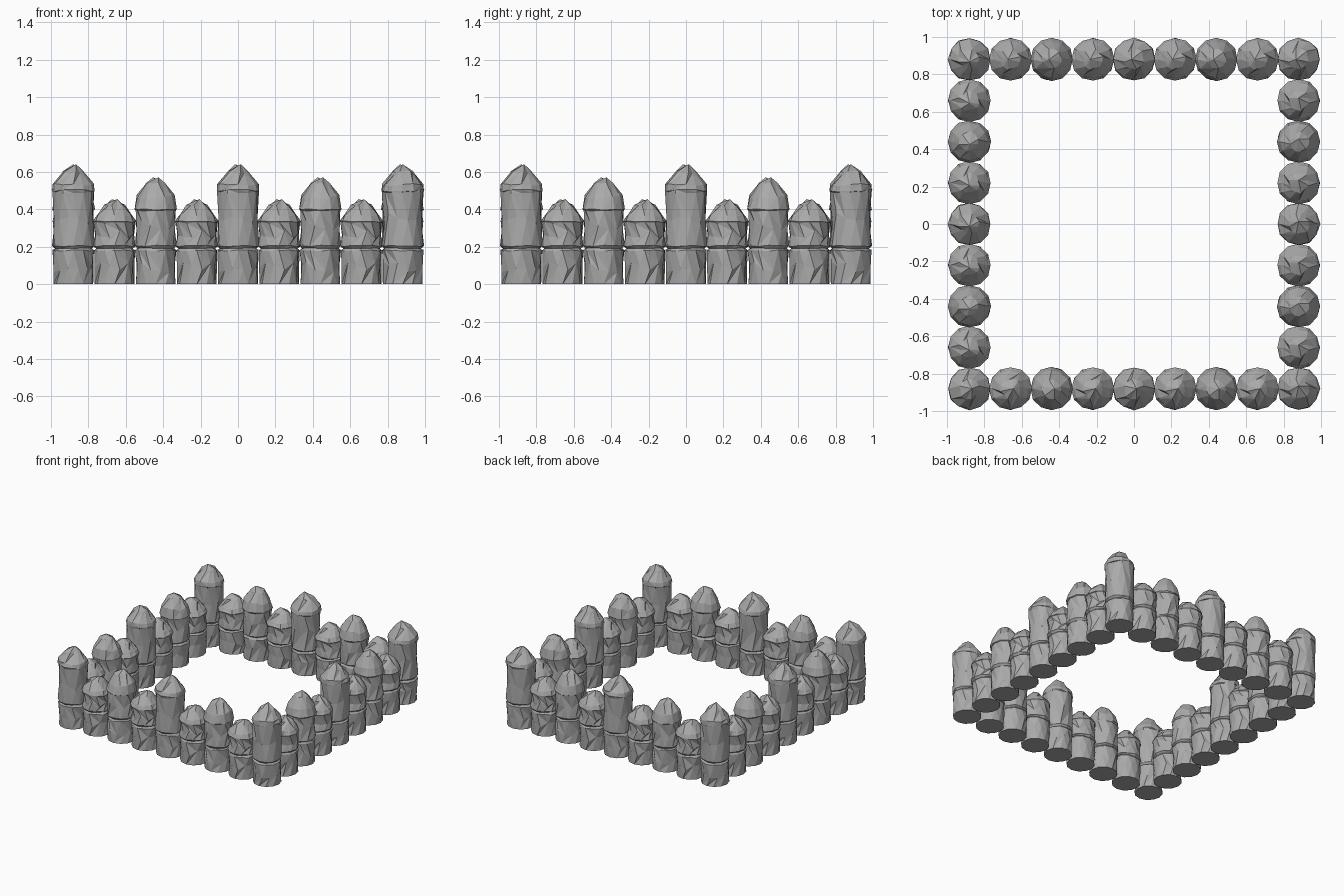
import bpy, bmesh, math, random
from mathutils import Vector

if "Cube" in bpy.data.objects:
    bpy.data.objects.remove(bpy.data.objects["Cube"])

stone = bpy.data.materials.new("grey stone")
stone.diffuse_color = (0.40, 0.40, 0.40, 1)
stone.use_nodes = True
stone.node_tree.nodes["Principled BSDF"].inputs["Base Color"].default_value = stone.diffuse_color
SIDES = 12


def post_mesh(name, shoulder, upper, tip, seed):
    """Faceted post: lower drum, cracked joint, upper drum, pointed cap."""
    rng = random.Random(seed)
    bm = bmesh.new()
    mid = 0.21 + (shoulder - 0.21) * 0.5
    # z, radius, radial jitter, height jitter
    profile = [(0, 0.106, 0.0, 0), (0.09, 0.105, 0.006, 0.03),
               (0.18, 0.109, 0.004, 0.004), (0.192, 0.098, 0.002, 0.003),
               (0.205, 0.111, 0.004, 0.004), (mid, 0.106, 0.007, 0.03),
               (shoulder - 0.008, 0.109, 0.004, 0.006),
               (shoulder, 0.114, 0.003, 0.006)] + upper
    rings = []
    for i, (z, r, jr, jz) in enumerate(profile):
        ring = []
        for k in range(SIDES):
            a = 2 * math.pi * (k + 0.5 * (i in (1, 5, 9))) / SIDES
            rr = r + rng.uniform(-jr, jr)
            ring.append(bm.verts.new((rr * math.cos(a), rr * math.sin(a),
                                      z + rng.uniform(-jz, jz))))
        rings.append(ring)
    bm.faces.new(rings[0][::-1])
    for lo, hi in zip(rings, rings[1:]):
        for k in range(SIDES):
            n = (k + 1) % SIDES
            if rng.random() < 0.5:
                bm.faces.new((lo[k], lo[n], hi[n]))
                bm.faces.new((lo[k], hi[n], hi[k]))
            else:
                bm.faces.new((lo[k], lo[n], hi[k]))
                bm.faces.new((lo[n], hi[n], hi[k]))
    peak = bm.verts.new((0.014, 0.0, tip))
    for k in range(SIDES):
        bm.faces.new((rings[-1][k], rings[-1][(k + 1) % SIDES], peak))
    bmesh.ops.recalc_face_normals(bm, faces=bm.faces)
    me = bpy.data.meshes.new(name)
    bm.to_mesh(me)
    bm.free()
    me.materials.append(stone)
    return me


tall = post_mesh("tall_post", 0.50, [(0.53, 0.108, 0.005, 0.01), (0.60, 0.054, 0.008, 0.008)], 0.642, 3)
medium = post_mesh("medium_post", 0.40, [(0.47, 0.100, 0.005, 0.015), (0.54, 0.052, 0.007, 0.006)], 0.572, 5)
short = post_mesh("short_post", 0.335, [(0.365, 0.098, 0.005, 0.008), (0.42, 0.052, 0.007, 0.006)], 0.455, 8)

# Four sides of eight posts, each side a quarter turn of the last
order = [tall, short, medium, short, tall, short, medium, short]
for side, label in enumerate(("front", "right", "back", "left")):
    ang = side * math.pi / 2
    for i, me in enumerate(order):
        x, y = -0.88 + 0.22 * i, -0.88
        ob = bpy.data.objects.new(f"{label}_{me.name}_{i + 1}", me)
        ob.location = Vector((x * math.cos(ang) - y * math.sin(ang),
                              x * math.sin(ang) + y * math.cos(ang), 0))
        ob.rotation_euler.z = ang
        bpy.context.collection.objects.link(ob)
